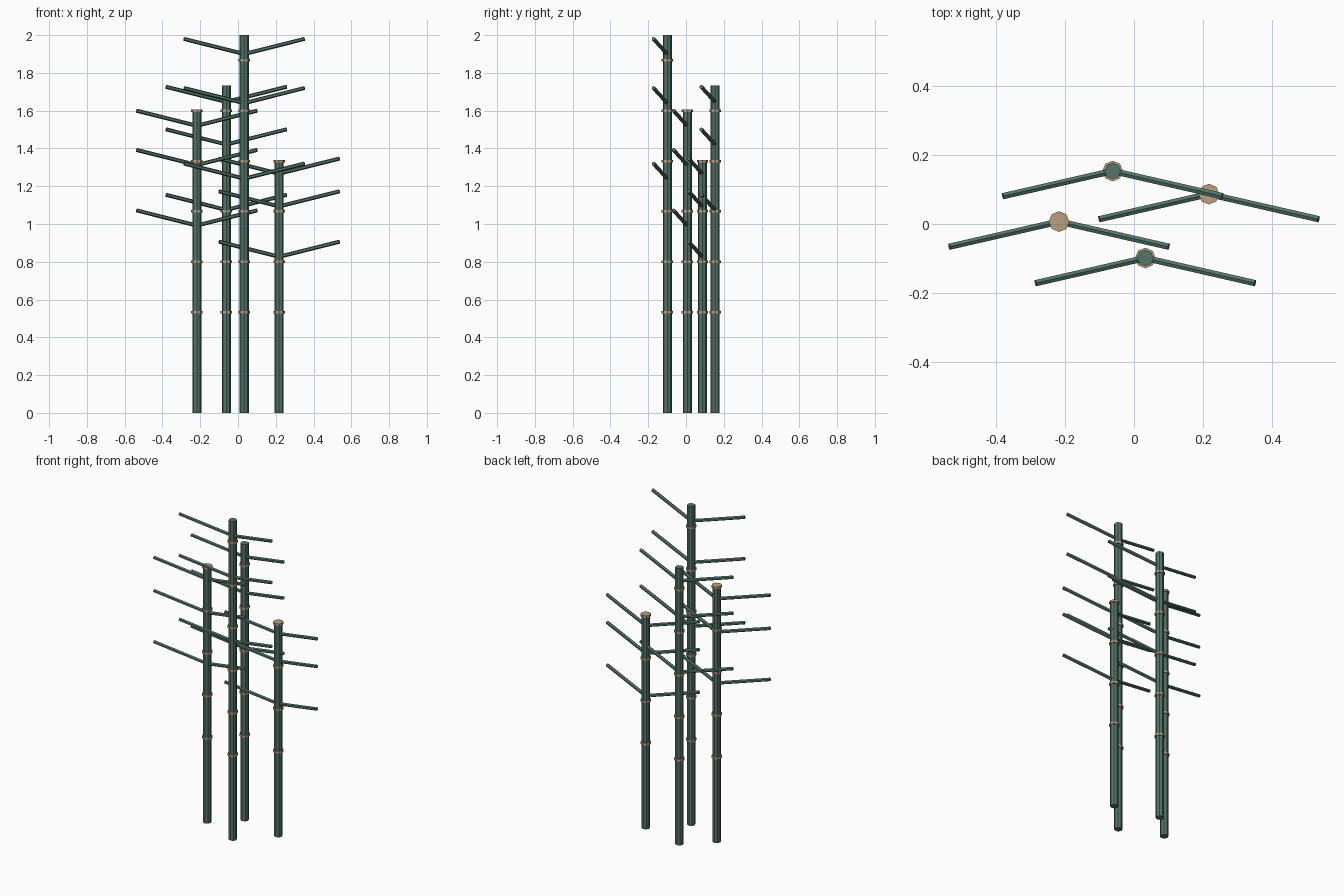
import bpy
from mathutils import Vector

if "Cube" in bpy.data.objects:
    bpy.data.objects.remove(bpy.data.objects["Cube"])


def material(name, rgb):
    m = bpy.data.materials.new(name)
    m.diffuse_color = (*rgb, 1.0)
    m.use_nodes = True
    m.node_tree.nodes["Principled BSDF"].inputs["Base Color"].default_value = m.diffuse_color
    return m


GREEN = material("dull_green", (0.088, 0.178, 0.142))
TAN = material("tan", (0.485, 0.352, 0.205))


def rod(name, a, b, radius, sides, mat):
    """Flat-shaded prism running from point a to point b."""
    a, b = Vector(a), Vector(b)
    d = b - a
    bpy.ops.mesh.primitive_cylinder_add(vertices=sides, radius=radius,
                                        depth=d.length, location=(a + b) / 2)
    ob = bpy.context.object
    ob.rotation_euler = d.to_track_quat('Z', 'Y').to_euler()
    ob.name = name
    ob.data.materials.append(mat)
    return ob


# x, y, height of each stalk
STALKS = [(-0.218, 0.007, 1.6), (-0.062, 0.154, 1.733),
          (0.033, -0.099, 2.0), (0.218, 0.087, 1.333)]
STEP = 0.26667

for x, y, h in STALKS:
    # main stalk
    bpy.ops.mesh.primitive_cylinder_add(vertices=8, radius=0.024, depth=h,
                                        location=(x, y, h / 2))
    bpy.context.object.name = "stalk"
    bpy.context.object.data.materials.append(GREEN)

    # joint rings, evenly spaced up the stalk
    k = 2
    while k * STEP <= h + 0.005:
        bpy.ops.mesh.primitive_cylinder_add(vertices=8, radius=0.030, depth=0.0133,
                                            location=(x, y, k * STEP))
        bpy.context.object.name = "joint_ring"
        bpy.context.object.data.materials.append(TAN)
        k += 1

    # pairs of thin branches leaning up and forward
    for f in (0.62, 0.82, 0.95):
        z = h * f
        for s in (-1, 1):
            rod("branch", (x, y, z), (x + s * 0.319, y - 0.073, z + 0.08),
                0.0105, 6, GREEN)
